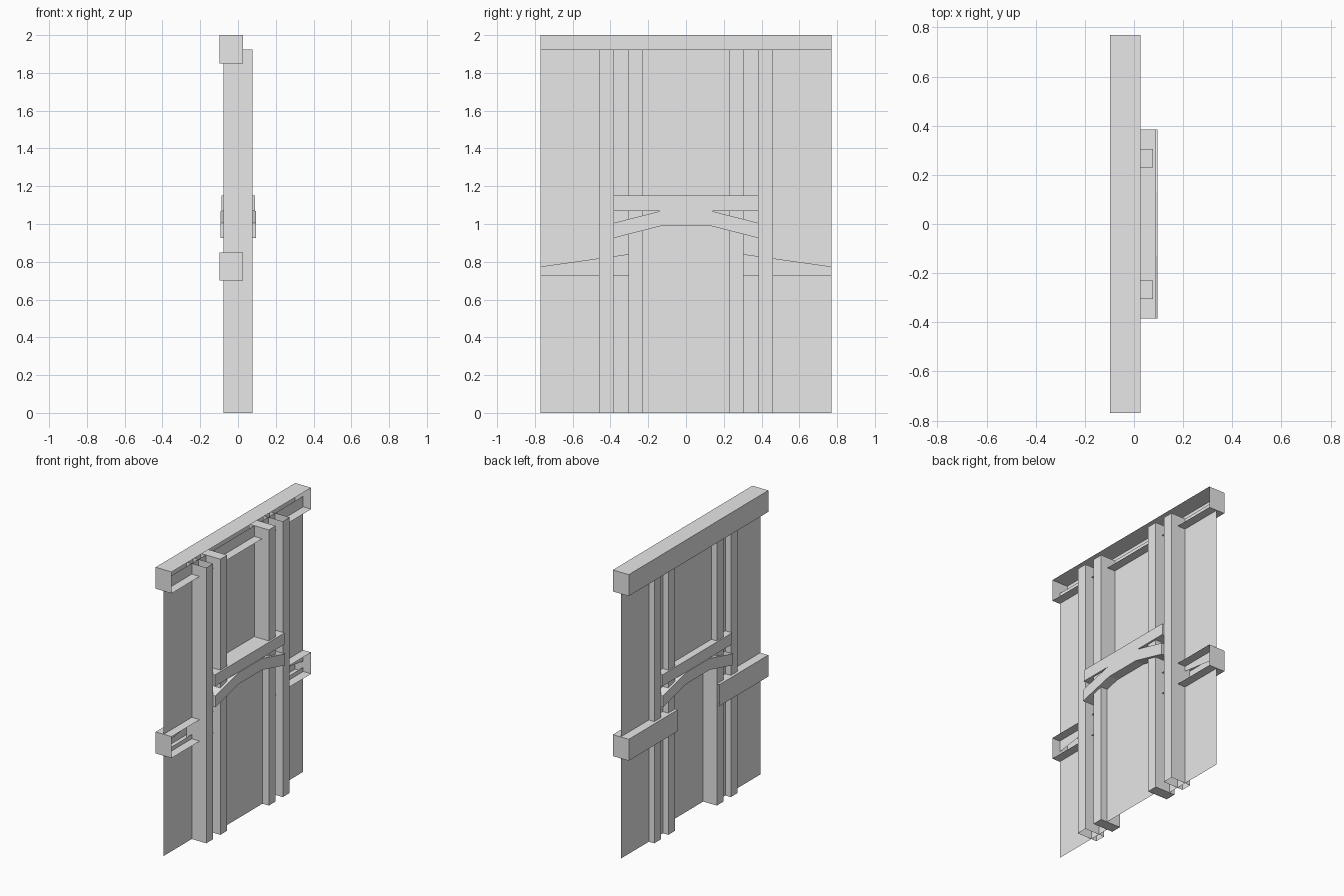
import bpy
import bmesh
from mathutils import Vector

cube = bpy.data.objects.get("Cube")
if cube:
    bpy.data.objects.remove(cube, do_unlink=True)

# Single plain colour
GREY = (0.8, 0.8, 0.8, 1)
grey = bpy.data.materials.new("plain_grey")
grey.use_nodes = True
grey.diffuse_color = GREY
grey.node_tree.nodes["Principled BSDF"].inputs["Base Color"].default_value = GREY


def finish(name, bm):
    mesh = bpy.data.meshes.new(name)
    bm.to_mesh(mesh)
    bm.free()
    mesh.materials.append(grey)
    obj = bpy.data.objects.new(name, mesh)
    bpy.context.collection.objects.link(obj)
    return obj


def box(name, xs, ys, zs, open_sides=()):
    """Box between limits; faces pointing along open_sides are left out."""
    bm = bmesh.new()
    bmesh.ops.create_cube(bm, size=1)
    lows = [min(r) for r in (xs, ys, zs)]
    highs = [max(r) for r in (xs, ys, zs)]
    for v in bm.verts:
        v.co = [lo if c < 0 else hi for c, lo, hi in zip(v.co, lows, highs)]
    bm.normal_update()
    gone = [f for f in bm.faces
            if any(f.normal.dot(Vector(d)) > 0.9 for d in open_sides)]
    bmesh.ops.delete(bm, geom=gone, context='FACES')
    return finish(name, bm)


def sheet(name, x, outline, depth=0):
    """Flat outline in the y-z plane, optionally extruded along x."""
    bm = bmesh.new()
    face = bm.faces.new([bm.verts.new((x, y, z)) for y, z in outline])
    face.normal_update()
    if face.normal.x < 0:
        face.normal_flip()
    if depth:
        top = bmesh.ops.extrude_face_region(bm, geom=[face], use_keep_orig=True)
        for v in top["geom"]:
            if isinstance(v, bmesh.types.BMVert):
                v.co.x += depth
        bmesh.ops.recalc_face_normals(bm, faces=bm.faces)
    return finish(name, bm)


FRONT, UP, DOWN = (1, 0, 0), (0, 0, 1), (0, 0, -1)
HALF = 0.77          # half width of the wall
INNER = 0.23         # half width of the doorway
WALL_TOP = 1.925
WALL_X = -0.035
BEAM_X = (-0.097, 0.026)
POST_X = (-0.077, 0.077)

# Top beam, a channel open toward the posts
box("top_beam", BEAM_X, (-HALF, HALF), (1.85, 2), [FRONT])

# Door and the infill above it
box_edge = [(-INNER, 0), (INNER, 0), (INNER, 1.07), (-INNER, 1.07)]
sheet("door_panel", 0.028, box_edge)
sheet("upper_panel", WALL_X, [(-INNER, 1.1), (INNER, 1.1),
                              (INNER, WALL_TOP), (-INNER, WALL_TOP)])

# Mirrored parts on both sides of the doorway
for side, label in ((-1, "front"), (1, "back")):
    box(label + "_inner_post", POST_X, (side * INNER, side * 0.305), (0, WALL_TOP))
    box(label + "_outer_post", POST_X, (side * 0.385, side * 0.46),
        (0, WALL_TOP), [UP, DOWN])
    box(label + "_side_beam", BEAM_X, (side * INNER, side * HALF),
        (0.7, 0.85), [FRONT, (0, -side, 0)])
    sheet(label + "_lower_wall", WALL_X,
          [(side * INNER, 0), (side * HALF, 0),
           (side * HALF, 0.73), (side * INNER, 0.73)])
    sheet(label + "_upper_wall", WALL_X,
          [(side * INNER, 0.848), (side * HALF, 0.772),
           (side * HALF, WALL_TOP), (side * INNER, WALL_TOP)])

# Lintel and the bent brace below it
box("lintel", (-0.087, 0.09), (-0.385, 0.385), (1.07, 1.15))
half_brace = [(0.385, 0.925), (0.385, 1.005), (0.13, 1.07)]
brace = [(0.13, 0.99)] + half_brace
brace += [(-y, z) for y, z in reversed(brace)]
sheet("bent_brace", -0.092, brace, depth=0.187)
